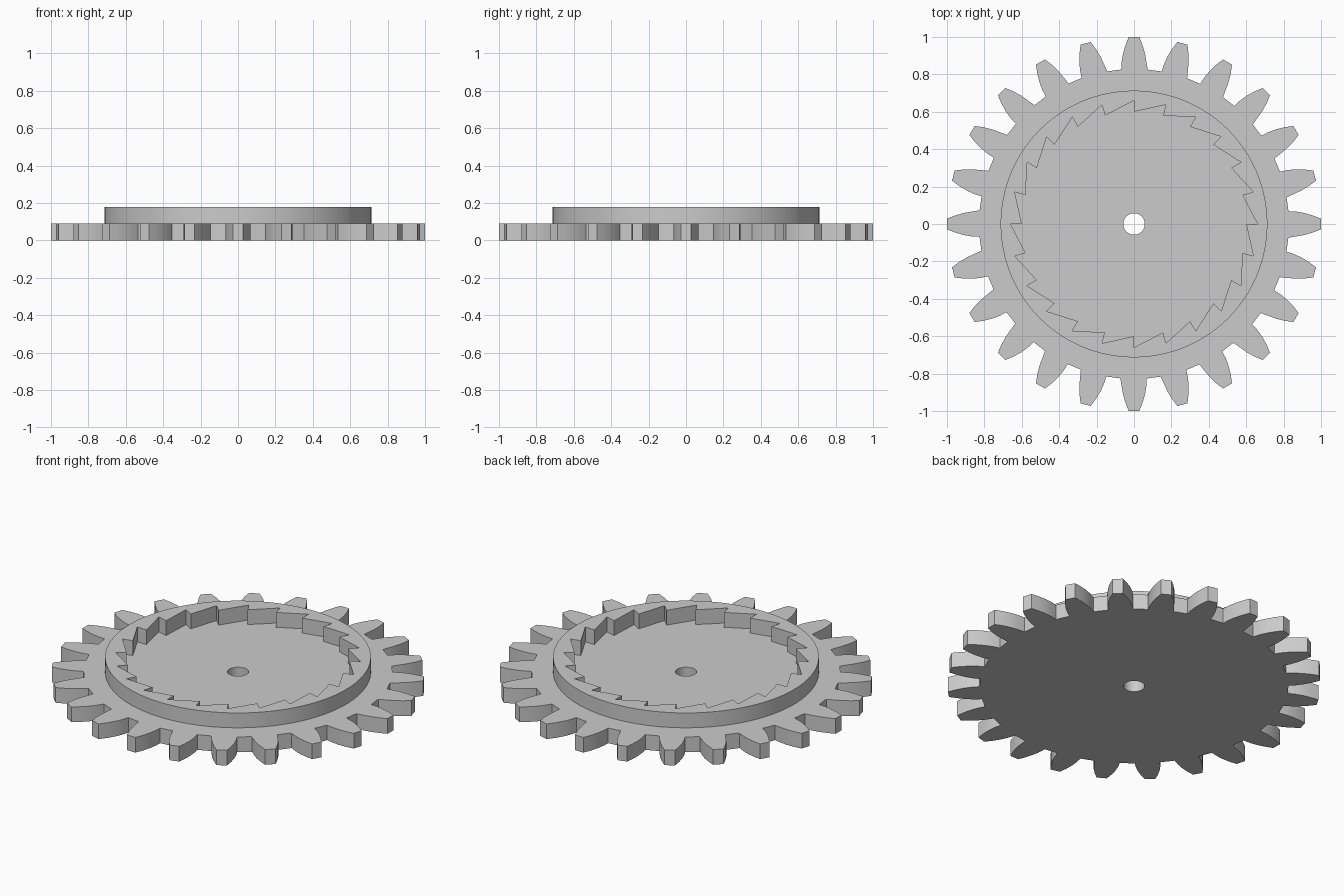
import bpy, bmesh, math
from mathutils import Vector

if "Cube" in bpy.data.objects:
    bpy.data.objects.remove(bpy.data.objects["Cube"])

TEETH = 24
STEP = 10                      # profile points per tooth
N = TEETH * STEP
PITCH = math.tau / TEETH
BASE_H, RIM_H = 0.09, 0.178


def polar(r, a):
    return Vector((r * math.cos(a), r * math.sin(a)))


def circle(r):
    return [polar(r, math.tau * i / N) for i in range(N)]


def gear_outline():
    # Half tooth flank: distance from centre, half width
    flank = [(1.0, 0.028), (0.955, 0.046), (0.91, 0.059), (0.868, 0.066), (0.826, 0.068)]
    pts = []
    for k in range(TEETH):
        a = k * PITCH
        for x, w in flank:                       # falling side of this tooth
            pts.append(polar(math.hypot(x, w), a + math.atan2(w, x)))
        for x, w in reversed(flank):             # rising side of the next
            pts.append(polar(math.hypot(x, w), a + PITCH - math.atan2(w, x)))
    return pts


def ratchet_outline():
    # Straight ramps, each ending in a radial step
    pts = []
    for k in range(TEETH):
        start, end = polar(0.66, k * PITCH), polar(0.60, (k + 1) * PITCH)
        pts += [start.lerp(end, i / (STEP - 1)) for i in range(STEP)]
    return pts


gear, rim, ratchet, bore = gear_outline(), circle(0.713), ratchet_outline(), circle(0.057)

# Closed sequence of loops: toothed edge, rim, ratchet pocket, bore, underside
sections = [(gear, 0), (gear, BASE_H), (rim, BASE_H), (rim, RIM_H),
            (ratchet, RIM_H), (ratchet, BASE_H), (bore, BASE_H), (bore, 0)]

bm = bmesh.new()
loops = [[bm.verts.new((p.x, p.y, z)) for p in pts] for pts, z in sections]
for s, low in enumerate(loops):
    high = loops[(s + 1) % len(loops)]
    for i in range(N):
        j = (i + 1) % N
        bm.faces.new((low[i], low[j], high[j], high[i]))
bmesh.ops.recalc_face_normals(bm, faces=bm.faces)

mesh = bpy.data.meshes.new("ratchet_gear")
bm.to_mesh(mesh)
bm.free()

grey = bpy.data.materials.new("light grey")
grey.diffuse_color = (0.6, 0.6, 0.6, 1)
grey.use_nodes = True
grey.node_tree.nodes["Principled BSDF"].inputs["Base Color"].default_value = grey.diffuse_color
mesh.materials.append(grey)

wheel = bpy.data.objects.new("ratchet_gear", mesh)
bpy.context.collection.objects.link(wheel)
bpy.context.view_layer.objects.active = wheel
wheel.select_set(True)
bpy.ops.object.shade_smooth_by_angle(angle=math.radians(20))
